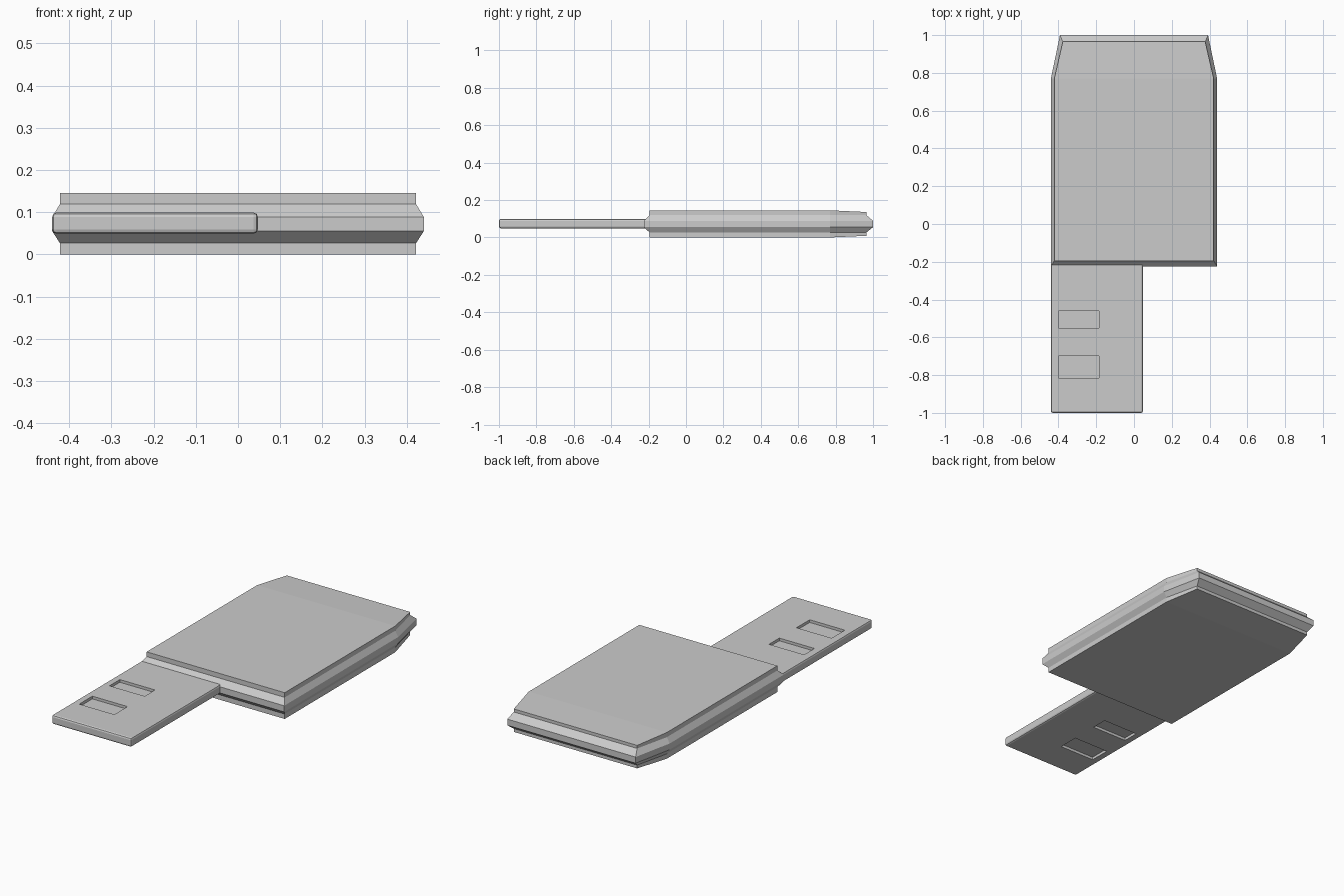
import bpy, bmesh

if "Cube" in bpy.data.objects:
    bpy.data.objects.remove(bpy.data.objects["Cube"])


def make_object(name, bm):
    bmesh.ops.recalc_face_normals(bm, faces=bm.faces)
    mesh = bpy.data.meshes.new(name)
    bm.to_mesh(mesh)
    bm.free()
    obj = bpy.data.objects.new(name, mesh)
    bpy.context.collection.objects.link(obj)
    return obj


def box(name, x0, x1, y0, y1, z0, z1):
    bm = bmesh.new()
    bmesh.ops.create_cube(bm, size=1)
    for v in bm.verts:
        v.co = ((x0 + x1) / 2 + v.co.x * (x1 - x0),
                (y0 + y1) / 2 + v.co.y * (y1 - y0),
                (z0 + z1) / 2 + v.co.z * (z1 - z0))
    return make_object(name, bm)


# Body: stacked outlines, narrow faces top and bottom, wide middle band
OUTER = [(-.44, -.225), (.44, -.225), (.44, .77), (.392, 1), (-.392, 1), (-.44, .77)]
INNER = [(-.422, -.195), (.422, -.195), (.422, .77), (.377, .965), (-.377, .965), (-.422, .77)]
# (height, outline, end taper towards the middle)
LEVELS = [(0, INNER, .009), (.027, INNER, 0), (.055, OUTER, 0),
          (.089, OUTER, 0), (.119, INNER, 0), (.145, INNER, -.009)]
bm = bmesh.new()
rings = [[bm.verts.new((x, y, z + (taper if y > .9 else 0))) for x, y in outline]
         for z, outline, taper in LEVELS]
for low, high in zip(rings, rings[1:]):
    for i in range(6):
        j = (i + 1) % 6
        bm.faces.new((low[i], low[j], high[j], high[i]))
# Broad faces, split where the end starts to taper
for ring in (rings[0], rings[-1]):
    bm.faces.new((ring[0], ring[1], ring[2], ring[5]))
    bm.faces.new((ring[5], ring[2], ring[3], ring[4]))
make_object("body", bm)

# Tongue with chamfered edges
tongue = box("tongue", -.44, .047, -1, -.21, .049, .099)
bevel = tongue.modifiers.new("edge_chamfer", 'BEVEL')
bevel.width = .01
bevel.segments = 2

# Shallow rectangular recesses on both sides of the tongue
for y0, y1 in ((-.815, -.70), (-.55, -.46)):
    for z0, z1 in ((.084, .12), (.03, .064)):
        cutter = box("recess_cutter", -.40, -.185, y0, y1, z0, z1)
        cutter.hide_render = True
        cutter.display_type = 'WIRE'
        cut = tongue.modifiers.new("recess", 'BOOLEAN')
        cut.operation = 'DIFFERENCE'
        cut.solver = 'EXACT'
        cut.object = cutter
